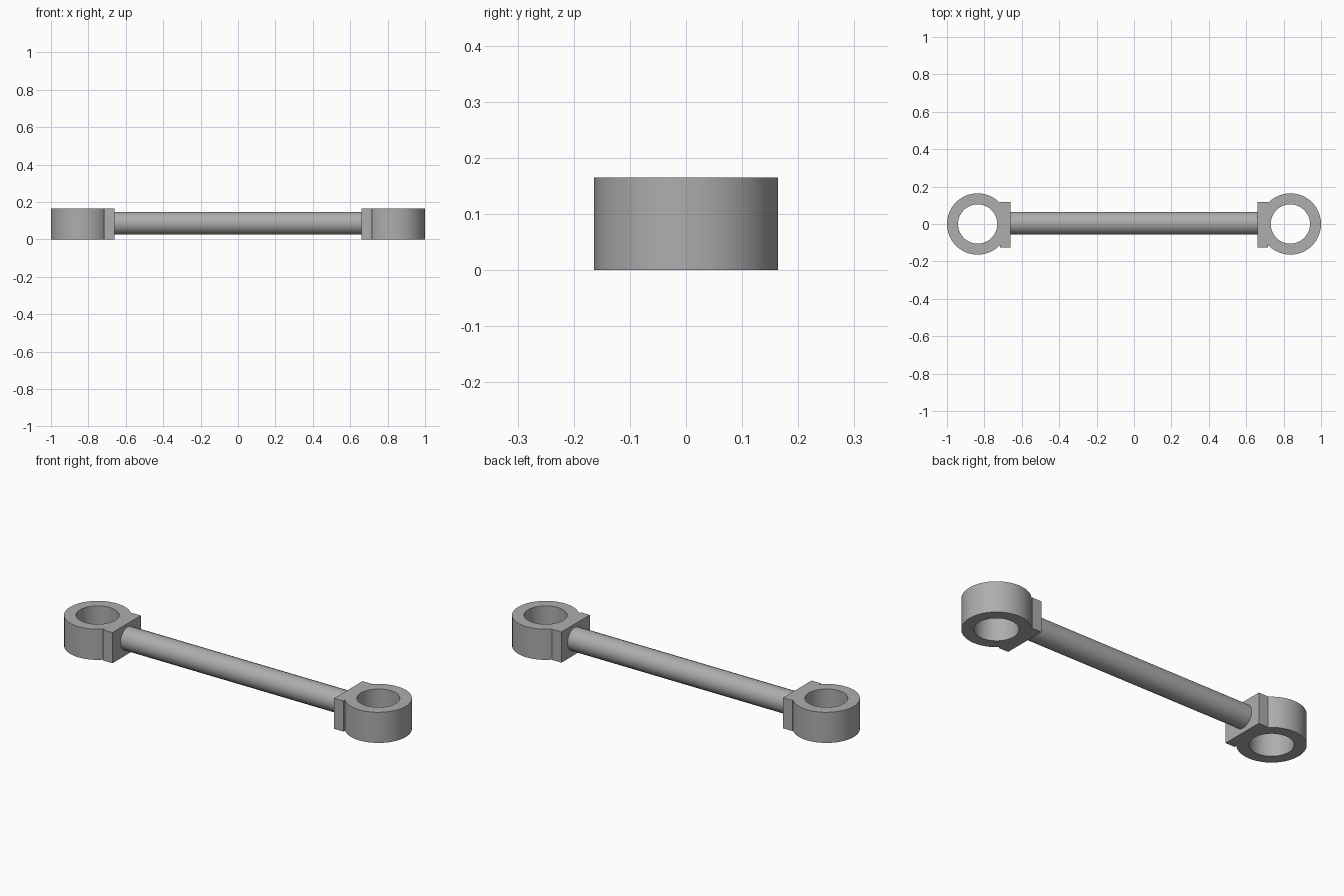
import bpy, bmesh, math
from mathutils import Matrix

cube = bpy.data.objects.get("Cube")
if cube:
    bpy.data.objects.remove(cube, do_unlink=True)

HEIGHT = 0.165
RING_X, RING_R, HOLE_R = 0.836, 0.164, 0.105

steel = bpy.data.materials.new("grey_steel")
steel.use_nodes = True
grey = (0.42, 0.42, 0.42, 1)
steel.diffuse_color = grey
steel.node_tree.nodes["Principled BSDF"].inputs["Base Color"].default_value = grey


def finish(name, bm, smooth=True):
    bmesh.ops.recalc_face_normals(bm, faces=bm.faces)
    mesh = bpy.data.meshes.new(name)
    bm.to_mesh(mesh)
    bm.free()
    mesh.materials.append(steel)
    obj = bpy.data.objects.new(name, mesh)
    bpy.context.collection.objects.link(obj)
    if smooth:
        bpy.ops.object.select_all(action="DESELECT")
        obj.select_set(True)
        bpy.context.view_layer.objects.active = obj
        bpy.ops.object.shade_smooth_by_angle(angle=math.radians(40))
    return obj


def ring(name, x):
    # Rectangular section spun about the bore axis
    bm = bmesh.new()
    section = [(HOLE_R, 0), (RING_R, 0), (RING_R, HEIGHT), (HOLE_R, HEIGHT)]
    verts = [bm.verts.new((x + r, 0, z)) for r, z in section]
    edges = [bm.edges.new((verts[i], verts[(i + 1) % 4])) for i in range(4)]
    bmesh.ops.spin(bm, geom=verts + edges, cent=(x, 0, 0), axis=(0, 0, 1),
                   angle=math.tau, steps=48, use_merge=True)
    bmesh.ops.remove_doubles(bm, verts=bm.verts, dist=1e-5)
    return finish(name, bm)


def block(name, x, y, size):
    bm = bmesh.new()
    bmesh.ops.create_cube(bm, size=1, matrix=Matrix.Translation((x, y, HEIGHT / 2))
                          @ Matrix.Diagonal((*size, 1)))
    return finish(name, bm, smooth=False)


# Eye and flange at each end
for side, sign in (("left", 1), ("right", -1)):
    ring(side + "_eye", sign * RING_X)
    block(side + "_flange", sign * 0.688, -0.004, (0.055, 0.241, HEIGHT))

# Connecting rod
bm = bmesh.new()
bmesh.ops.create_cone(bm, cap_ends=True, segments=24, radius1=0.061, radius2=0.061, depth=1.35,
                      matrix=Matrix.Translation((0, 0.004, 0.086))
                      @ Matrix.Rotation(math.pi / 2, 4, "Y"))
finish("connecting_rod", bm)
